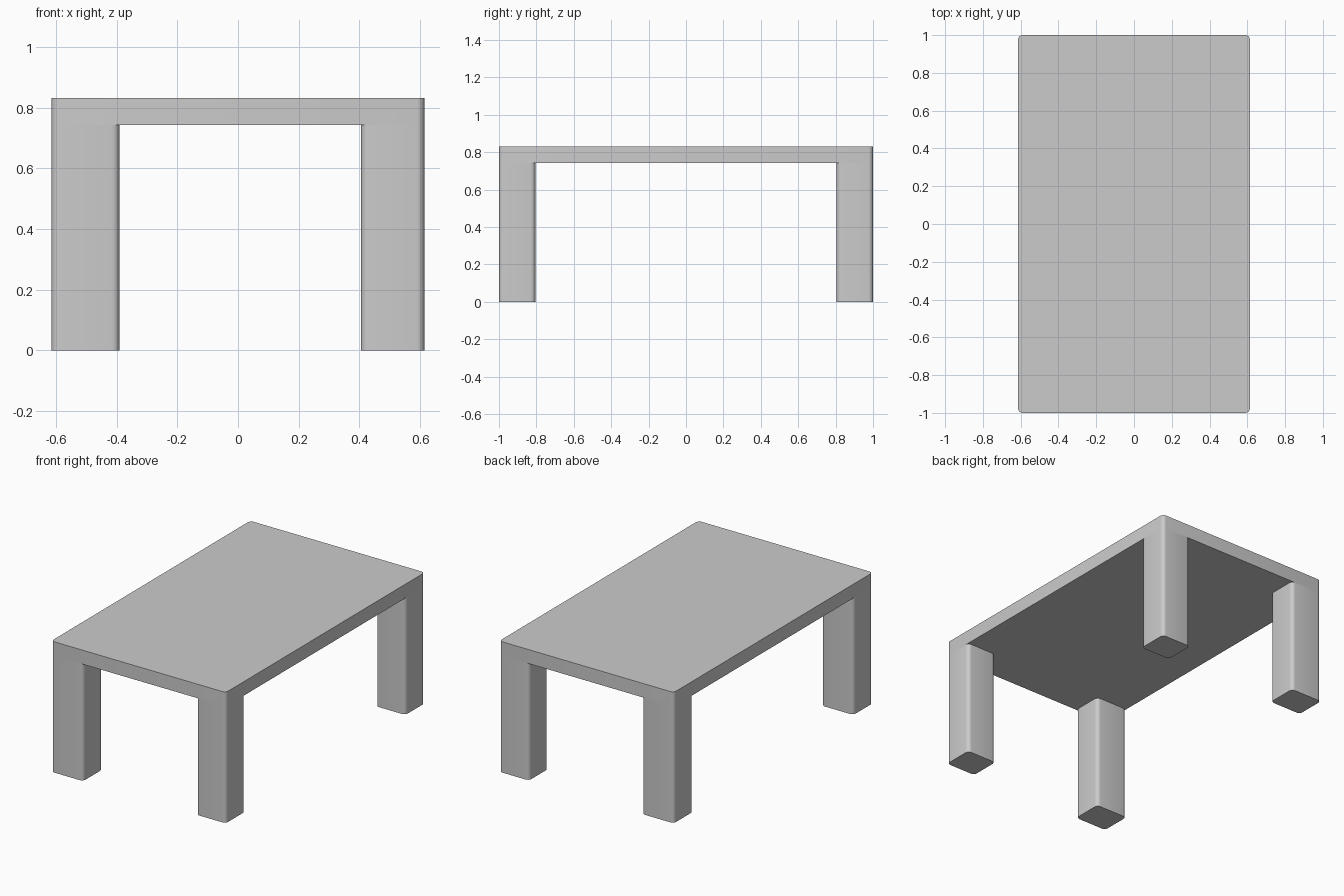
import bpy, bmesh, math

if "Cube" in bpy.data.objects:
    bpy.data.objects.remove(bpy.data.objects["Cube"])

HALF_X, HALF_Y = 0.614, 1.0
UNDER, TOP = 0.743, 0.832
RADIUS, STEPS = 0.025, 5


def rounded_post(name, x0, x1, y0, y1, z0, z1, cap_top=True):
    """Upright block whose four vertical edges are rounded."""
    corners = [(x1 - RADIUS, y1 - RADIUS, 0), (x0 + RADIUS, y1 - RADIUS, 90),
               (x0 + RADIUS, y0 + RADIUS, 180), (x1 - RADIUS, y0 + RADIUS, 270)]
    outline = []
    for cx, cy, start in corners:
        for i in range(STEPS + 1):
            a = math.radians(start + 90 * i / STEPS)
            outline.append((cx + RADIUS * math.cos(a), cy + RADIUS * math.sin(a)))
    bm = bmesh.new()
    low = [bm.verts.new((x, y, z0)) for x, y in outline]
    high = [bm.verts.new((x, y, z1)) for x, y in outline]
    n = len(outline)
    for i in range(n):
        j = (i + 1) % n
        bm.faces.new((low[i], low[j], high[j], high[i]))
    bm.faces.new(low[::-1])
    if cap_top:
        bm.faces.new(high)
    mesh = bpy.data.meshes.new(name)
    bm.to_mesh(mesh)
    bm.free()
    obj = bpy.data.objects.new(name, mesh)
    bpy.context.collection.objects.link(obj)
    bpy.ops.object.select_all(action='DESELECT')
    obj.select_set(True)
    bpy.context.view_layer.objects.active = obj
    bpy.ops.object.shade_smooth_by_angle(angle=math.radians(30))
    return obj


# Table top
rounded_post("table_top", -HALF_X, HALF_X, -HALF_Y, HALF_Y, UNDER, TOP)

# Four legs flush with the corners; the left pair is slightly wider
for side, x0, x1 in (("left", -HALF_X, -0.39), ("right", 0.405, HALF_X)):
    for end, y0, y1 in (("front", -HALF_Y, -0.805), ("back", 0.805, HALF_Y)):
        rounded_post(f"{end}_{side}_leg", x0, x1, y0, y1, 0, UNDER, cap_top=False)
